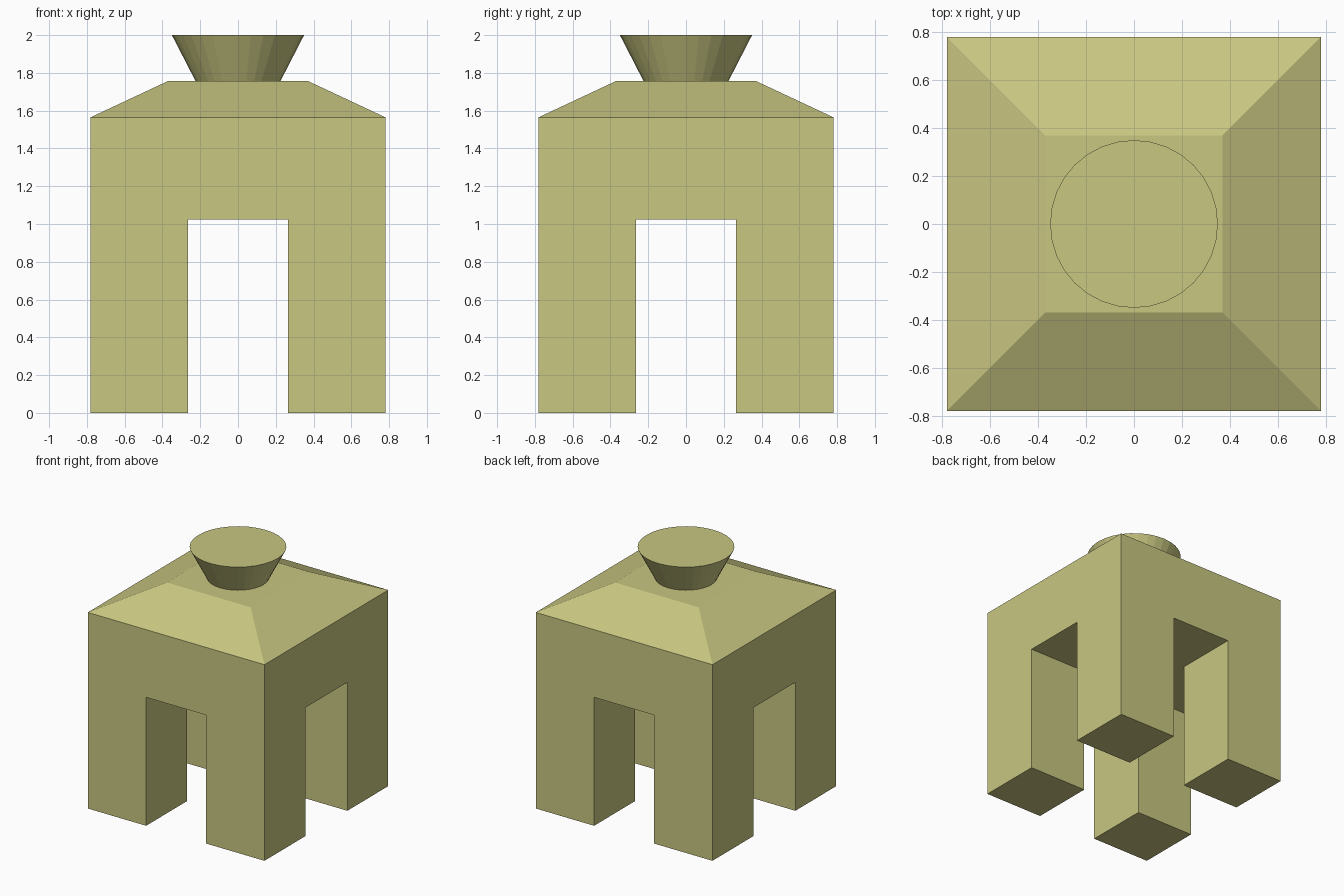
import bpy
import bmesh
from math import sin, cos, tau

if "Cube" in bpy.data.objects:
    bpy.data.objects.remove(bpy.data.objects["Cube"])

mat = bpy.data.materials.new("pale_olive")
mat.diffuse_color = (0.58, 0.57, 0.22, 1)
mat.use_nodes = True
mat.node_tree.nodes["Principled BSDF"].inputs["Base Color"].default_value = mat.diffuse_color


def square(h):
    return [(-h, -h), (h, -h), (h, h), (-h, h)]


def circle(r, n=32):
    return [(r * cos(tau * i / n), r * sin(tau * i / n)) for i in range(n)]


def loft(name, sections):
    """Closed solid through stacked (outline, z) sections."""
    bm = bmesh.new()
    rings = [[bm.verts.new((x, y, z)) for x, y in pts] for pts, z in sections]
    bm.faces.new(rings[0][::-1])
    bm.faces.new(rings[-1])
    for low, high in zip(rings, rings[1:]):
        n = len(low)
        for i in range(n):
            j = (i + 1) % n
            bm.faces.new((low[i], low[j], high[j], high[i]))
    bmesh.ops.recalc_face_normals(bm, faces=bm.faces)
    mesh = bpy.data.meshes.new(name)
    bm.to_mesh(mesh)
    bm.free()
    mesh.materials.append(mat)
    obj = bpy.data.objects.new(name, mesh)
    bpy.context.collection.objects.link(obj)
    return obj


# Four-legged block with a sloped roof
body = loft("body", [(square(0.78), 0), (square(0.78), 1.565), (square(0.37), 1.757)])

# Crossing passages that leave the four legs
a, b = 0.265, 1.0
corner = [(b, -a), (b, a), (a, a)]
cross = []
for _ in range(4):
    cross += corner
    corner = [(-y, x) for x, y in corner]
cutter = loft("passage_cutter", [(cross, -0.5), (cross, 1.025)])
cutter.hide_render = True
cutter.hide_viewport = True
cutter.display_type = 'WIRE'
cut = body.modifiers.new("passages", 'BOOLEAN')
cut.operation = 'DIFFERENCE'
cut.solver = 'EXACT'
cut.object = cutter

# Flared round cap on the flat of the roof
loft("flared_cap", [(circle(0.225), 1.757), (circle(0.35), 2.0)])
